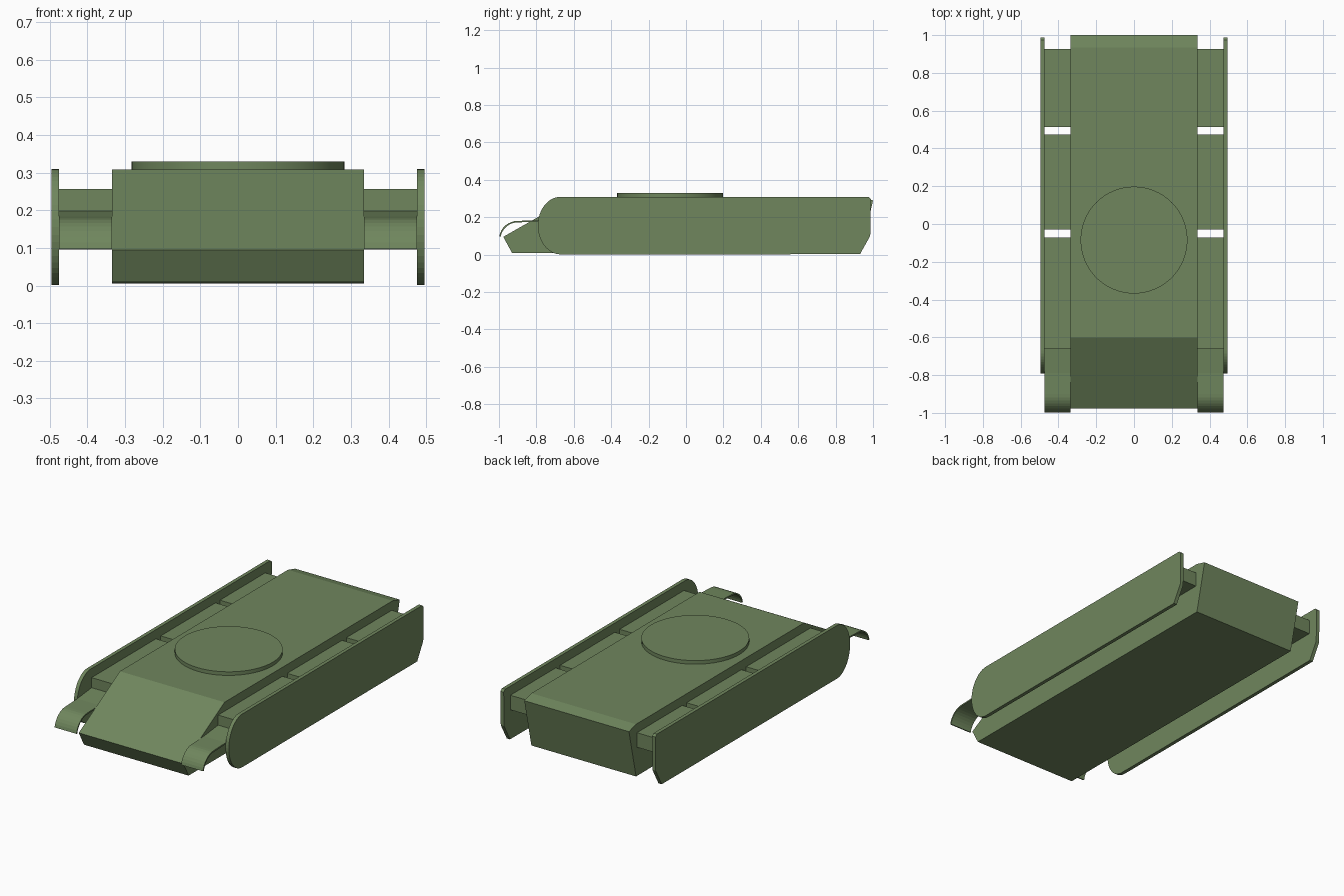
import bpy, bmesh, math

if "Cube" in bpy.data.objects:
    bpy.data.objects.remove(bpy.data.objects["Cube"])

mat = bpy.data.materials.new("olive_green")
mat.diffuse_color = (0.16, 0.24, 0.11, 1)
mat.use_nodes = True
mat.node_tree.nodes["Principled BSDF"].inputs["Base Color"].default_value = mat.diffuse_color


def extrude_profile(name, pts, x0, x1):
    """Extrude a closed (y, z) profile from x0 to x1."""
    bm = bmesh.new()
    face = bm.faces.new([bm.verts.new((x0, y, z)) for y, z in pts])
    geo = bmesh.ops.extrude_face_region(bm, geom=[face])["geom"]
    moved = [v for v in geo if isinstance(v, bmesh.types.BMVert)]
    bmesh.ops.translate(bm, vec=(x1 - x0, 0, 0), verts=moved)
    bmesh.ops.recalc_face_normals(bm, faces=bm.faces[:])
    me = bpy.data.meshes.new(name)
    bm.to_mesh(me)
    bm.free()
    ob = bpy.data.objects.new(name, me)
    bpy.context.collection.objects.link(ob)
    me.materials.append(mat)
    return ob


def mirrored(name, pts, x0, x1):
    ob = extrude_profile(name, pts, x0, x1)
    ob.modifiers.new("mirror", 'MIRROR').use_axis[0] = True
    return ob


# Hull with sloped glacis and raked rear plate
extrude_profile("hull", [(-0.977, 0.095), (-0.93, 0.009), (0.935, 0.006),
                         (1.0, 0.29), (0.935, 0.308), (-0.602, 0.308)],
                -0.335, 0.335)

# Side skirts with rounded front end
arc = [(-0.67 + 0.122 * math.cos(a), 0.155 + 0.154 * math.sin(a))
       for a in (math.pi / 2 + math.pi * i / 24 for i in range(25))]
mirrored("side_skirt", arc + [(0.93, 0.002), (0.985, 0.10),
                              (0.988, 0.297), (0.975, 0.309)], 0.475, 0.496)

# Stowage boxes between hull and skirts
for i, (y0, y1) in enumerate([(-0.66, -0.072), (-0.028, 0.473), (0.513, 0.927)]):
    mirrored(f"stowage_box_{i + 1}",
             [(y0, 0.172), (y1, 0.172), (y1, 0.256), (y0, 0.256)], 0.335, 0.475)

# Thin front mudguards curling down over the track front
top = [(-0.64, 0.2), (-0.79, 0.184)]
bottom = [(-0.64, 0.192), (-0.79, 0.176)]
for i in range(9):
    a = math.pi / 2 + math.radians(80) * i / 8
    c, s = math.cos(a), math.sin(a)
    top.append((-0.9 + 0.1 * c, 0.08 + 0.1 * s))
    bottom.append((-0.9 + 0.092 * c, 0.08 + 0.092 * s))
mirrored("front_mudguard", top + bottom[::-1], 0.335, 0.475)

# Turret ring
bpy.ops.mesh.primitive_cylinder_add(vertices=64, radius=0.283, depth=0.028,
                                    location=(0, -0.085, 0.315))
ring = bpy.context.object
ring.name = "turret_ring"
ring.data.materials.append(mat)
bpy.ops.object.shade_smooth_by_angle(angle=math.radians(30))
